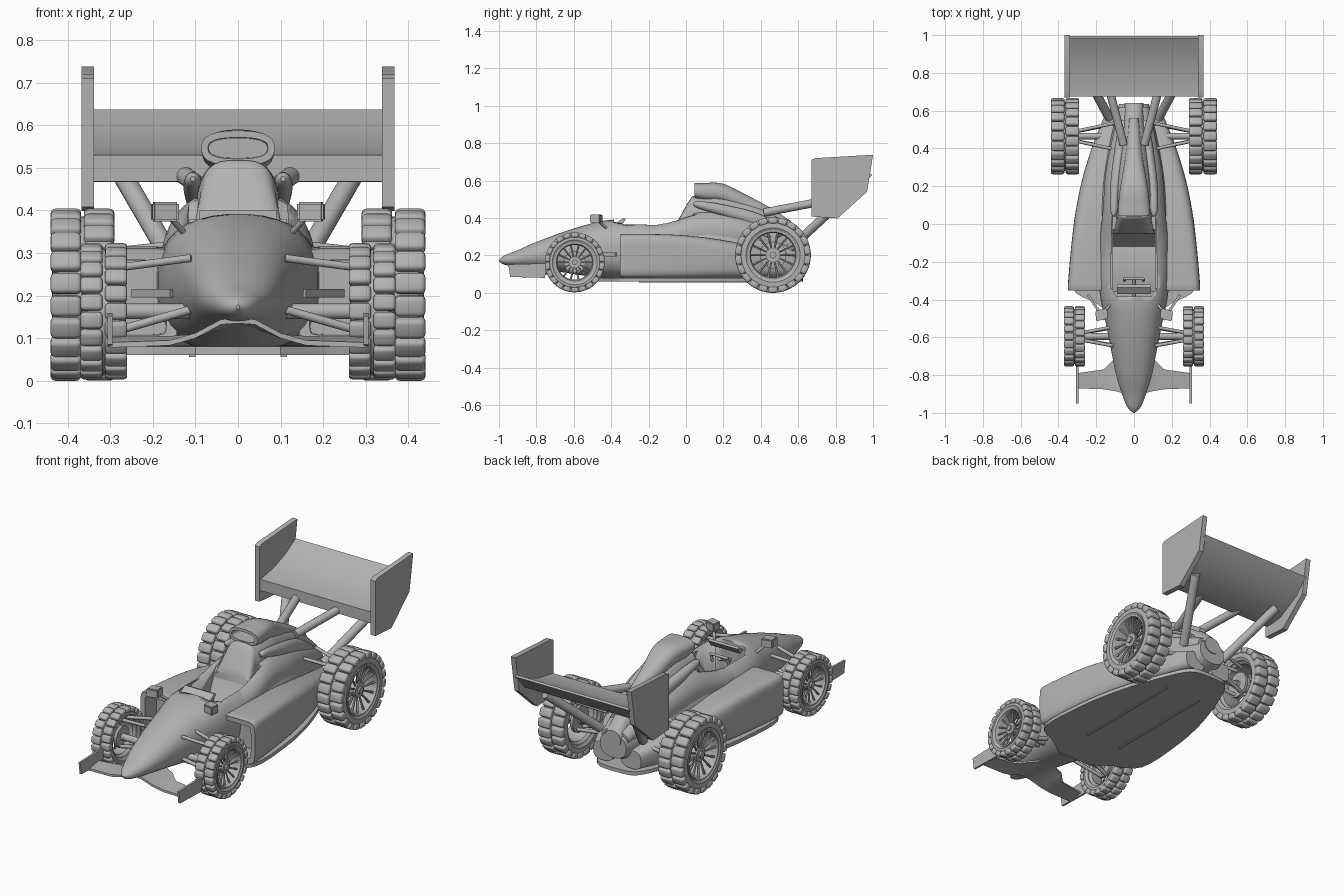
import bpy, bmesh, math
from mathutils import Vector, Matrix

if "Cube" in bpy.data.objects:
    bpy.data.objects.remove(bpy.data.objects["Cube"])

grey = bpy.data.materials.new("plain grey")
grey.diffuse_color = (0.45, 0.45, 0.45, 1)
grey.use_nodes = True
grey.node_tree.nodes["Principled BSDF"].inputs["Base Color"].default_value = grey.diffuse_color


def finish(name, bm, mirror=False, angle=32):
    bmesh.ops.recalc_face_normals(bm, faces=bm.faces[:])
    me = bpy.data.meshes.new(name)
    bm.to_mesh(me)
    bm.free()
    ob = bpy.data.objects.new(name, me)
    bpy.context.collection.objects.link(ob)
    me.materials.append(grey)
    bpy.ops.object.select_all(action='DESELECT')
    ob.select_set(True)
    bpy.context.view_layer.objects.active = ob
    bpy.ops.object.shade_smooth_by_angle(angle=math.radians(angle))
    if mirror:
        ob.modifiers.new("Mirror", 'MIRROR')
    return ob


def skin(bm, rings, closed=False):
    """Bridge equal rings of points; cap the ends unless closed. Returns first cap."""
    vs = [[bm.verts.new(p) for p in r] for r in rings]
    n, m = len(vs), len(vs[0])
    for i in range(n if closed else n - 1):
        a, b = vs[i], vs[(i + 1) % n]
        for j in range(m):
            bm.faces.new((a[j], a[(j + 1) % m], b[(j + 1) % m], b[j]))
    if not closed:
        bm.faces.new(vs[-1])
        return bm.faces.new(vs[0][::-1])


def smooth_rows(rows, sub=4):
    """Catmull-Rom interpolation of section rows."""
    out = []
    for i in range(len(rows) - 1):
        p0, p1, p2, p3 = rows[max(i - 1, 0)], rows[i], rows[i + 1], rows[min(i + 2, len(rows) - 1)]
        for k in range(sub):
            t = k / sub
            out.append([b + 0.5 * t * (c - a + t * (2*a - 5*b + 4*c - d + t * (3*(b - c) + d - a)))
                        for a, b, c, d in zip(p0, p1, p2, p3)])
    return out + [rows[-1]]


def loft(name, rows, mirror=False, intake=None, n=36):
    """Rows: y, centre x, half width, bottom z, top z, squareness."""
    bm = bmesh.new()
    rings = []
    for y, cx, w, zb, zt, e in smooth_rows(rows):
        ring = []
        for k in range(n):
            a = math.tau * (k + 0.5) / n
            c, s = math.cos(a), math.sin(a)
            ring.append((cx + w * math.copysign(abs(c) ** (2 / e), c), y,
                         (zb + zt) / 2 + (zt - zb) / 2 * math.copysign(abs(s) ** (2 / e), s)))
        rings.append(ring)
    cap = skin(bm, rings)
    if intake:  # hollow mouth: lip thickness, depth
        bmesh.ops.recalc_face_normals(bm, faces=bm.faces[:])
        bmesh.ops.inset_individual(bm, faces=[cap], thickness=intake[0])
        bmesh.ops.inset_individual(bm, faces=[cap], thickness=0.002)
        bmesh.ops.translate(bm, verts=cap.verts[:], vec=(0, intake[1], 0))
    return finish(name, bm, mirror)


def prism(name, pts, axis, a, b, mirror=False, bevel=0.0):
    put = {'x': lambda p, t: (t, p[0], p[1]), 'z': lambda p, t: (p[0], p[1], t)}[axis]
    bm = bmesh.new()
    skin(bm, [[put(p, t) for p in pts] for t in (a, b)])
    if bevel:
        bmesh.ops.bevel(bm, geom=bm.edges[:], offset=bevel, segments=2, affect='EDGES')
    return finish(name, bm, mirror)


def rod(bm, p, q, r, n=16, r2=None):
    p, q = Vector(p), Vector(q)
    rot = (q - p).to_track_quat('Z', 'Y')
    skin(bm, [[c + rot @ Vector((rad * math.cos(math.tau * k / n), rad * math.sin(math.tau * k / n), 0))
               for k in range(n)] for c, rad in ((p, r), (q, r2 or r))])


def rods(name, items, mirror=True):
    bm = bmesh.new()
    for p, q, r in items:
        rod(bm, p, q, r)
    return finish(name, bm, mirror)


# Main body: nose to gearbox
tub = loft("main_body", [
    (-1.0, 0, .004, .168, .178, 2), (-.97, 0, .035, .15, .2, 2), (-.9, 0, .064, .14, .228, 2.1),
    (-.8, 0, .095, .13, .272, 2.2), (-.65, 0, .125, .108, .328, 2.3), (-.5, 0, .155, .085, .373, 2.3),
    (-.38, 0, .18, .075, .392, 2.5), (-.2, 0, .192, .07, .383, 2.7), (0, 0, .185, .07, .38, 2.6),
    (.2, 0, .17, .07, .38, 2.4), (.4, 0, .135, .08, .35, 2.3), (.55, 0, .1, .11, .3, 2.3),
    (.635, 0, .08, .14, .27, 2.3)])
shoulders = loft("cockpit_shoulders", [
    (-.3, 0, .17, .2, .365, 2.4), (-.1, 0, .18, .2, .39, 2.4), (.08, 0, .165, .2, .45, 2.2),
    (.28, 0, .15, .2, .43, 2.2), (.48, 0, .11, .2, .36, 2.2), (.62, 0, .08, .2, .29, 2)])

# Cockpit opening
cutter = prism("cockpit_cutter", [(-.09, -.385), (.09, -.385), (.125, -.33), (.115, .04), (-.115, .04), (-.125, -.33)],
               'z', .17, .8)
for ob in (tub, shoulders):
    mod = ob.modifiers.new("Opening", 'BOOLEAN')
    mod.operation, mod.object, mod.solver = 'DIFFERENCE', cutter, 'EXACT'
    bpy.context.view_layer.objects.active = ob
    bpy.ops.object.modifier_apply(modifier=mod.name)
bpy.data.objects.remove(cutter)
prism("seat", [(-.36, .165), (-.36, .2), (-.24, .23), (-.12, .21), (-.08, .26), (-.03, .38), (.04, .38), (.04, .165)],
      'x', -.114, .114)
prism("windscreen_lip", [(-.37, .375), (-.335, .4), (-.32, .395), (-.345, .36)], 'x', -.09, .09)
rods("steering_wheel", [((-.055, -.29, .345), (.055, -.29, .345), .007), ((.05, -.29, .345), (.05, -.3, .3), .007),
                        ((-.05, -.29, .345), (-.05, -.3, .3), .007), ((0, -.29, .33), (0, -.38, .29), .01)], False)

# Engine cover, headrest and air intake
loft("engine_cover", [
    (-.05, 0, .112, .2, .375, 4), (.025, 0, .092, .2, .505, 3.5), (.06, 0, .1, .2, .515, 3),
    (.2, 0, .1, .2, .52, 2.6), (.4, 0, .075, .2, .46, 2.4), (.55, 0, .055, .2, .37, 2.2), (.64, 0, .05, .2, .29, 2)])
loft("air_intake", [
    (.045, 0, .086, .505, .587, 2.6), (.1, 0, .084, .49, .588, 2.6), (.2, 0, .072, .48, .583, 2.5),
    (.33, 0, .05, .42, .52, 2.2), (.45, 0, .035, .38, .455, 2), (.56, 0, .025, .32, .385, 2)], intake=(.016, .08))
loft("cover_ridge", [
    (.04, .106, .006, .468, .48, 2), (.07, .106, .019, .45, .49, 2), (.2, .1, .026, .41, .472, 2),
    (.4, .075, .028, .34, .42, 2), (.55, .055, .02, .28, .33, 2)], mirror=True, n=24)

# Side pods and floor
loft("side_pod", [
    (-.35, .245, .1, .085, .306, 6), (-.32, .243, .107, .078, .315, 6), (-.05, .225, .1, .078, .31, 5),
    (.18, .18, .108, .078, .285, 4), (.4, .125, .1, .08, .24, 3.5), (.6, .085, .06, .09, .19, 3)],
     mirror=True, intake=(.022, .1))
half = smooth_rows([(.1, -.49), (.2, -.42), (.33, -.33), (.325, -.05), (.28, .2), (.2, .44), (.12, .6), (.02, .625)])
prism("floor", half + [(-x, y) for x, y in half[::-1]], 'z', .06, .08)
prism("floor_skid", [(.1, -.25), (.115, -.25), (.115, .4), (.1, .4)], 'z', .056, .062, mirror=True)
prism("deflector", [(.15, -.5), (.16, -.51), (.25, -.38), (.24, -.37)], 'z', .195, .215, mirror=True)

# Mirrors
prism("mirror", [(.138, -.5), (.2, -.515), (.205, -.46), (.143, -.445)], 'z', .374, .42, mirror=True, bevel=.005)
rods("mirror_arm", [((.12, -.42, .34), (.165, -.475, .39), .007)])

# Front wing
bm = bmesh.new()
skin(bm, [[(x, f, z), (x, b, z + dz), (x, b, z + dz + .01), (x, f, z + .012)] for x, f, b, z, dz in (
    (0, -.9, -.7, .135, -.01), (.04, -.9, -.7, .132, -.01), (.1, -.885, -.71, .1, .0),
    (.16, -.875, -.77, .083, .012), (.3, -.87, -.79, .078, .015))])
finish("front_wing", bm, True, 40)
prism("front_end_plate", [(-.94, .085), (-.95, .152), (-.74, .158), (-.755, .08)], 'x', .295, .306, mirror=True)

# Rear wing with struts
prism("rear_wing", [(.676, .468), (.72, .466), (.79, .474), (.92, .545), (.995, .63), (.985, .637), (.9, .588),
                    (.8, .55), (.7, .532), (.676, .53)], 'x', -.345, .345)
prism("rear_end_plate", [(.67, .71), (.69, .72), (1.0, .738), (.968, .54), (.81, .398), (.67, .408)],
      'x', .338, .367, mirror=True)
rods("rear_wing_strut", [((.13, .56, .24), (.275, .83, .49), .024), ((.055, .42, .43), (.13, .71, .485), .022)])

# Suspension arms and axles
arms = []
for y, z, inner, outer, s in ((-.595, .163, .11, .3, .05), (.465, .2, .1, .33, .07)):
    arms.append(((inner - .03, y, z), (outer, y, z), .018))
    for dy in (-s, s):
        arms.append(((inner, y + dy, z + .125), (outer, y + dy * .3, z + .1), .009))
        arms.append(((inner - .02, y + dy, z + .01), (outer, y + dy * .3, z - .05), .01))
rods("suspension", arms)


def wheel(name, y, z, x0, x1, R, rim):
    """Tyre with two staggered rows of tread blocks, spoked rim, hub and brake disc."""
    def at(x, r, a):
        return (x, y + r * math.cos(a), z + r * math.sin(a))

    def revolve(bm, prof, n=56):
        skin(bm, [[at(x, r, math.tau * k / n) for x, r in prof] for k in range(n)], True)
    b = R * .91
    bm = bmesh.new()
    revolve(bm, [(x0 + .012, rim), (x0 + .003, rim + .015), (x0 + .005, b - .012), (x0 + .018, b),
                 (x1 - .018, b), (x1 - .005, b - .012), (x1 - .003, rim + .015), (x1 - .012, rim)])
    finish(name + "_tyre", bm, True)
    # tread blocks
    bm = bmesh.new()
    mid, w, count = (x0 + x1) / 2, (x1 - x0) / 2 - .003, 22
    for row in (0, 1):
        cx = (x0 + w / 2) if row == 0 else (x1 - w / 2)
        for k in range(count):
            a = math.tau * (k + row / 2) / count
            h = R * .17
            m = (Matrix.Translation(at(cx, R - h / 2, a)) @ Matrix.Rotation(a, 4, 'X')
                 @ Matrix.Diagonal((w, h, math.tau * R / count * .84, 1)))
            bmesh.ops.create_cube(bm, size=1, matrix=m)
    bmesh.ops.bevel(bm, geom=bm.edges[:], offset=R * .055, segments=3, affect='EDGES', profile=.5)
    finish(name + "_tread", bm, True, 50)
    # rim ring and spokes
    bm = bmesh.new()
    revolve(bm, [(x0 + .015, rim + .003), (x1 - .005, rim + .003), (x1 - .005, rim - .006), (x1 - .018, rim - .012),
                 (x0 + .03, rim - .012)])
    for k in range(14):
        a = math.tau * k / 14
        rod(bm, at(x1 - .035, rim * .22, a), at(x1 - .02, rim - .006, a), R * .022, 6, R * .035)
    rod(bm, at(x1 - .06, 0, 0), at(x1 - .024, 0, 0), rim * .3, 20)
    rod(bm, at(x1 - .026, 0, 0), at(x1 - .014, 0, 0), rim * .14, 12)
    rod(bm, at(x0 + .025, 0, 0), at(x0 + .04, 0, 0), rim * .55, 24)
    rod(bm, at(x0 + .01, 0, 0), at(x1 - .04, 0, 0), rim * .18, 12)
    finish(name + "_rim", bm, True)


wheel("front_wheel", -.595, .163, .26, .37, .16, .105)
wheel("rear_wheel", .465, .202, .29, .44, .202, .13)
